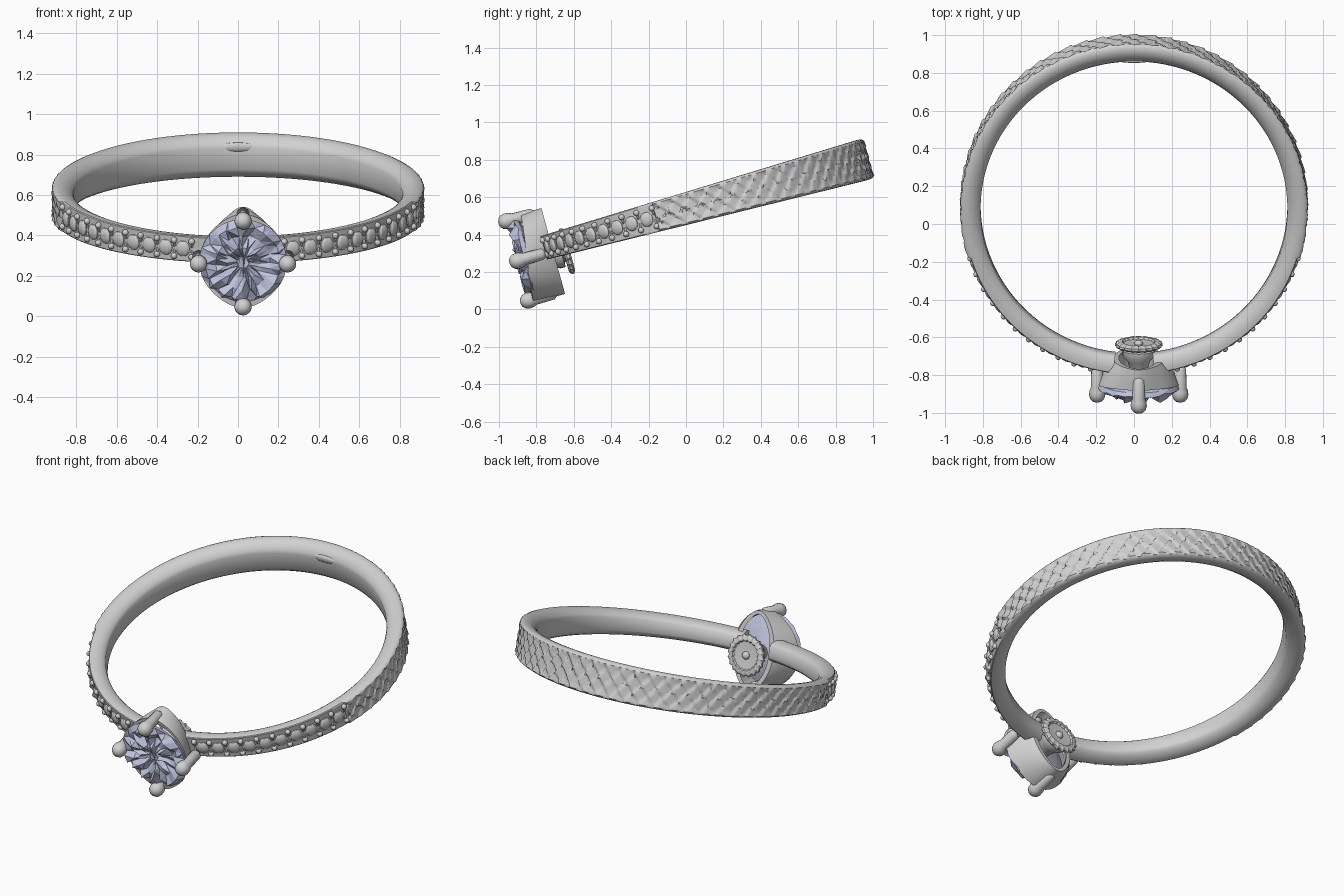
import bpy, bmesh, math, random
from math import sin, cos, pi, radians
from mathutils import Matrix, Vector

if "Cube" in bpy.data.objects:
    bpy.data.objects.remove(bpy.data.objects["Cube"], do_unlink=True)
random.seed(7)

# The ring is built flat, facing -y, then tipped forward
TILT = Matrix.Translation((0, 0.092, 0.564)) @ Matrix.Rotation(radians(15.4), 4, 'X')
HEAD = Vector((0.025, -0.02, -0.03))
OUTER, INNER = 0.92, 0.812


def material(name, color, rough):
    m = bpy.data.materials.new(name)
    m.use_nodes = True
    m.diffuse_color = color
    node = m.node_tree.nodes["Principled BSDF"]
    node.inputs["Base Color"].default_value = color
    node.inputs["Roughness"].default_value = rough
    return m


SILVER = material("silver grey", (0.64, 0.64, 0.64, 1), 0.5)
GEM = material("pale blue gem", (0.53, 0.56, 0.74, 1), 0.4)


def finish(name, bm, mat, smooth=40):
    bmesh.ops.recalc_face_normals(bm, faces=bm.faces)
    bm.transform(TILT)
    mesh = bpy.data.meshes.new(name)
    bm.to_mesh(mesh)
    bm.free()
    mesh.materials.append(mat)
    if smooth:
        mesh.shade_smooth()
        mesh.set_sharp_from_angle(angle=radians(smooth))
    obj = bpy.data.objects.new(name, mesh)
    bpy.context.collection.objects.link(obj)


def loft(bm, rings, loop=False):
    """Skin closed cross-sections; cap the ends or join last to first."""
    rows = [[bm.verts.new(p) for p in ring] for ring in rings]
    n = len(rows[0])
    pairs = list(zip(rows, rows[1:])) + ([(rows[-1], rows[0])] if loop else [])
    for a, b in pairs:
        for i in range(n):
            j = (i + 1) % n
            bm.faces.new((a[i], a[j], b[j], b[i]))
    if not loop:
        bm.faces.new(rows[0])
        bm.faces.new(rows[-1])


def head_point(rx, ang, d, rz=None):
    rz = rx if rz is None else rz
    return HEAD + Vector((rx * cos(ang), -d, rz * sin(ang)))


def turned(bm, profile, n=24, cx=0, cz=0, scallop=0):
    """Lathe (radius, distance) pairs about the axis of the head."""
    off = Vector((cx, 0, cz))
    loft(bm, [[off + head_point(r * (1 - scallop * abs(sin(i * pi / 4))), 2 * pi * i / n, d)
               for i in range(n)] for r, d in profile])


def blob(bm, loc, scale, turn=0, seg=12):
    m = (Matrix.Translation(loc) @ Matrix.Rotation(turn, 4, 'Z')
         @ Matrix.Diagonal((*scale, 1)))
    bmesh.ops.create_uvsphere(bm, u_segments=seg, v_segments=8, radius=1, matrix=m)


def half_width(a):
    return 0.088 - 0.023 * cos(a)


def on_ring(a, r, w):
    # angle a is measured from the front
    return Vector((r * sin(a), -r * cos(a), w))


# Band: open behind the head, broad inner bevel, chased with crossing cuts at the rear
HALF = [(INNER, 0.0), (INNER, 0.5), (0.82, 0.66), (0.836, 0.82), (0.858, 0.95),
        (0.88, 1.0), (0.9, 0.99), (0.913, 0.93)]
FACE = [0.86, 0.74, 0.62, 0.5, 0.38, 0.26, 0.14, 0.03]
PROFILE = HALF + [(OUTER, v) for v in FACE]
PROFILE += [(r, -v) for r, v in reversed(PROFILE[1:])]
PAVE_END = radians(73)


def relief(a, r, v):
    if min(a, 2 * pi - a) < PAVE_END:
        return min(r, OUTER - 0.016)
    if r < OUTER:
        return r
    p = a * OUTER / 0.09
    cut = (p + v) % 1 + (p - v + 0.3) % 1
    return r + 0.004 - 0.01 * cut * (1 - v ** 6)


band = bmesh.new()
STEPS, GAP = 640, radians(7)
angles = [GAP + (2 * pi - 2 * GAP) * i / STEPS for i in range(STEPS + 1)]
loft(band, [[on_ring(a, relief(a, r, v), v * half_width(a)) for r, v in PROFILE]
            for a in angles])
finish("band", band, SILVER, 40)

# Small stones along both shoulders with paired beads between them
stones, beads = bmesh.new(), bmesh.new()
COUNT, FIRST, STEP = 10, radians(17.5), radians(5.8)
for side in (-1, 1):
    for i in range(COUNT + 1):
        a = FIRST + STEP * i
        if i < COUNT:
            blob(stones, on_ring(side * a, 0.902, 0), (0.038, 0.02, 0.04), side * a, 10)
        for s in (-1, 1):
            edge = side * (a - STEP / 2)
            w = s * half_width(a) * 0.6
            blob(beads, on_ring(edge, 0.907, w), (0.016, 0.018, 0.016), edge, 10)
            blob(beads, on_ring(edge, 0.9, w * 0.7), (0.009, 0.014, 0.024), edge, 8)
finish("shoulder_stones", stones, SILVER, 20)
finish("shoulder_beads", beads, SILVER)

# Oval mark inside the back of the band
mark = bmesh.new()
blob(mark, (0, 0.82, 0.056), (0.095, 0.014, 0.024), 0, 20)
finish("inner_mark", mark, SILVER)

# Collar: round at the gem, narrowing to an upright pointed oval at the back
collar = bmesh.new()
sections = []
for i in range(72):
    t = 2 * pi * i / 72
    peak = 0.016 * abs(sin(t)) ** 8
    front = 0.965 - 0.03 * sin(t)
    sections.append([head_point(0.105, t, 0.82, 0.2 + peak),
                     head_point(0.135, t, 0.82, 0.222 + peak),
                     head_point(0.175, t, 0.87, 0.222 + peak),
                     head_point(0.214, t, front, 0.216 + peak),
                     head_point(0.195, t, front, 0.2)])
loft(collar, sections, loop=True)
finish("collar", collar, SILVER)

# Four claws with rounded tips
claws = bmesh.new()
TIP = [(0.018, 0.865), (0.031, 0.88), (0.033, 0.98), (0.041, 1.0), (0.043, 1.022),
       (0.038, 1.042), (0.024, 1.057), (0.006, 1.063)]
for k in range(4):
    t = k * pi / 2
    turned(claws, TIP, 16, 0.22 * cos(t), 0.22 * sin(t))
finish("claws", claws, SILVER, 50)

# Main gem: faceted with irregular radiating shards and a blunt back
gem = bmesh.new()
N = 36
LAYERS = [(0.04, 0.9, 0, 0), (0.13, 0.925, 0, 0), (0.205, 0.955, 0, 0), (0.217, 0.975, 0.008, 0),
          (0.185, 1.005, 0.026, 0.07), (0.135, 1.0, 0.032, 0.07), (0.08, 0.995, 0.034, 0.07),
          (0.03, 0.985, 0.02, 0.07)]
rings = []
for r, d, rough, twist in LAYERS:
    ring = []
    for i in range(N):
        t = 2 * pi * i / N + random.uniform(-twist, twist)
        ring.append(head_point(r, t, d + random.uniform(-rough, rough)))
    rings.append(ring)
loft(gem, rings)
bmesh.ops.triangulate(gem, faces=gem.faces)
finish("main_gem", gem, GEM, 0)

# Stem and scalloped disc behind the head
stem = bmesh.new()
turned(stem, [(0.05, 0.75), (0.06, 0.775), (0.085, 0.78), (0.085, 0.81), (0.06, 0.84), (0.04, 0.91)],
       cz=-0.015)
finish("stem", stem, SILVER)
disc = bmesh.new()
turned(disc, [(0.03, 0.748), (0.085, 0.744), (0.092, 0.734), (0.112, 0.734), (0.126, 0.744),
              (0.126, 0.757), (0.11, 0.768), (0.03, 0.77)], 80, cz=-0.02, scallop=0.08)
blob(disc, head_point(0, 0, 0.746) + Vector((0, 0, -0.02)), (0.024, 0.02, 0.024))
finish("back_disc", disc, SILVER)
